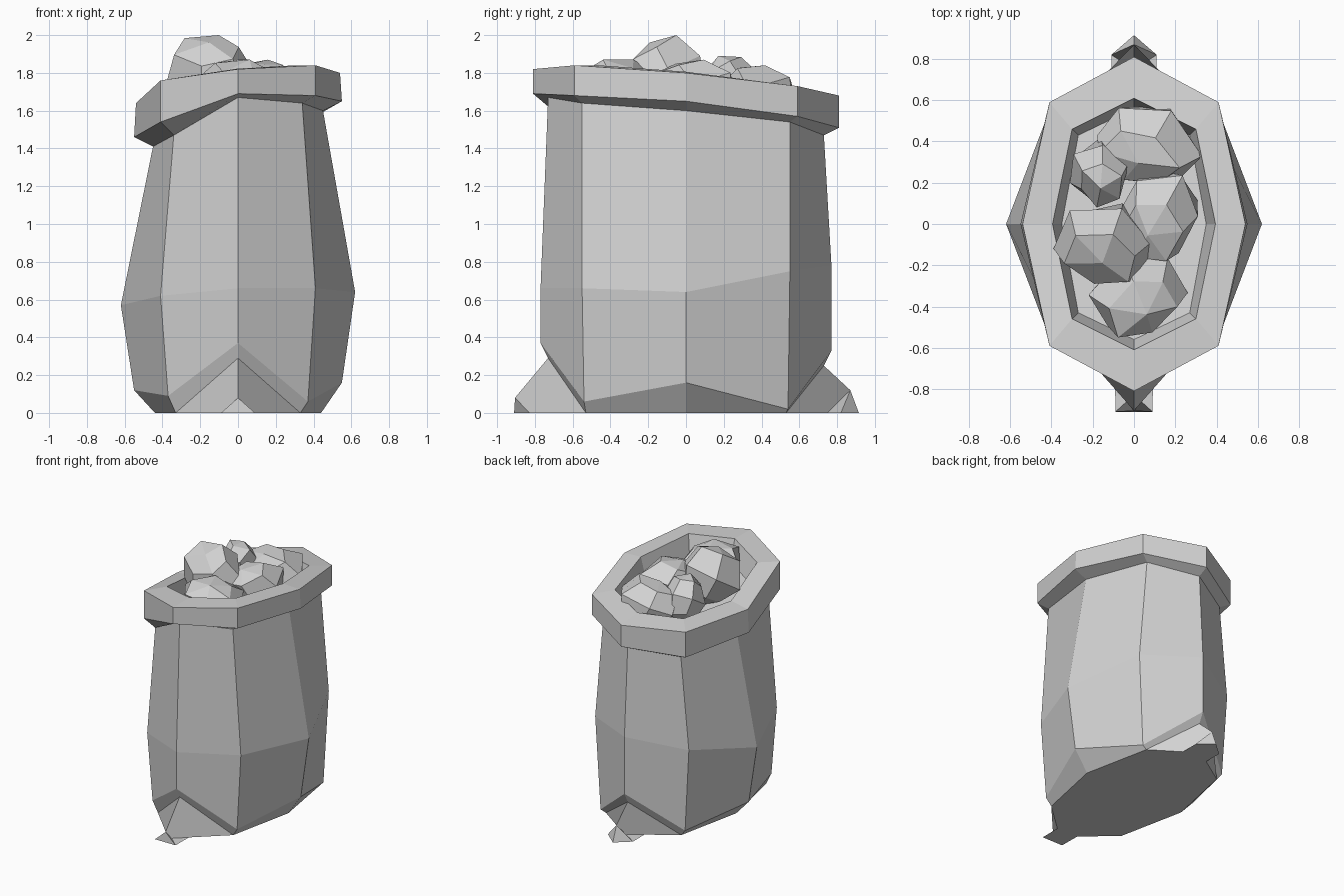
import bpy, bmesh, random
from mathutils import Matrix, Vector

cube = bpy.data.objects.get("Cube")
if cube:
    bpy.data.objects.remove(cube, do_unlink=True)

# One plain grey for everything
grey = bpy.data.materials.new("plain_grey")
grey.use_nodes = True
colour = (0.65, 0.65, 0.65, 1)
grey.diffuse_color = colour
bsdf = next(n for n in grey.node_tree.nodes if n.type == 'BSDF_PRINCIPLED')
bsdf.inputs["Base Color"].default_value = colour
bsdf.inputs["Roughness"].default_value = 0.9


def finish(name, bm):
    bmesh.ops.recalc_face_normals(bm, faces=bm.faces)
    mesh = bpy.data.meshes.new(name)
    bm.to_mesh(mesh)
    bm.free()
    mesh.materials.append(grey)
    obj = bpy.data.objects.new(name, mesh)
    bpy.context.scene.collection.objects.link(obj)
    return obj


def ring(bm, side, cx, cy, end, heights):
    """Eight-sided ring, starting at the front and running through +x."""
    outline = [(0, -end), (cx, -cy), (side, 0), (cx, cy),
               (0, end), (-cx, cy), (-side, 0), (-cx, -cy)]
    return [bm.verts.new((x, y, z)) for (x, y), z in zip(outline, heights)]


def bridge(bm, rings):
    for low, high in zip(rings, rings[1:]):
        for i in range(len(low)):
            j = (i + 1) % len(low)
            bm.faces.new((low[i], low[j], high[j], high[i]))


# Heights of the slanted mouth
neck = (1.67, 1.64, 1.60, 1.54, 1.47, 1.42, 1.41, 1.47)
rim_low = (1.69, 1.68, 1.65, 1.57, 1.51, 1.45, 1.46, 1.54)
rim_high = (1.82, 1.84, 1.80, 1.73, 1.68, 1.65, 1.64, 1.76)

# Sack body, bulging below the middle
bm = bmesh.new()
base = ring(bm, .44, .33, .53, .73, (.29, 0, 0, 0, .25, 0, 0, 0))
rings = [base,
         ring(bm, .55, .37, .54, .77, (.37, .06, .16, .02, .33, .05, .12, .09)),
         ring(bm, .62, .41, .55, .77, (.66, .66, .64, .75, .78, .70, .57, .62)),
         ring(bm, .45, .34, .55, .73, neck)]
bridge(bm, rings)

# Pinched bottom corners at the front and back
tips = {}
for apex, sign, width, mid_y, end_y, top_y, top_z in (
        (0, -1, .09, .91, .91, .905, .08), (4, 1, .11, .82, .915, .87, .12)):
    a = bm.verts.new((-sign * width, sign * mid_y, 0))
    m = bm.verts.new((0, sign * end_y, 0))
    b = bm.verts.new((sign * width, sign * mid_y, 0))
    top = bm.verts.new((0, sign * top_y, top_z))
    before, after, peak = base[apex - 1], base[apex + 1], base[apex]
    for f in ((peak, before, a, top), (peak, top, b, after), (top, a, m), (top, m, b)):
        bm.faces.new(f)
    tips[apex] = [a, m, b]
bm.faces.new(tips[0] + base[1:4] + tips[4] + base[5:8])
finish("sack_body", bm)

# Rolled rim, its inner wall and the floor under the contents
bm = bmesh.new()
mean = sum(rim_high) / 8
inner = [mean + (z - mean) * 0.85 + 0.015 for z in rim_high]
rings = [ring(bm, .45, .34, .55, .73, neck),
         ring(bm, .55, .41, .59, .81, rim_low),
         ring(bm, .54, .41, .59, .81, rim_high),
         ring(bm, .395, .30, .46, .61, inner),
         ring(bm, .35, .27, .43, .56, [z - 0.17 for z in inner])]
bridge(bm, rings)
bm.faces.new(rings[-1])
finish("rolled_rim", bm)


# Rough lumps filling the mouth, each fitted to its own box
def lump(name, low, high, turn, seed):
    rng = random.Random(seed)
    bm = bmesh.new()
    bmesh.ops.create_uvsphere(bm, u_segments=6, v_segments=4, radius=1)
    for v in bm.verts:
        v.co *= rng.uniform(0.85, 1.12)
    size = Vector(high) - Vector(low)
    spin = (Matrix.Rotation(turn, 4, 'Z') @ Matrix.Diagonal((*size, 1))
            @ Matrix.Rotation(0.5, 4, 'X') @ Matrix.Rotation(seed, 4, 'Z'))
    bmesh.ops.transform(bm, matrix=spin, verts=bm.verts)
    for k in range(3):
        values = [v.co[k] for v in bm.verts]
        least, span = min(values), max(values) - min(values)
        for v in bm.verts:
            v.co[k] = low[k] + (v.co[k] - least) / span * size[k]
    bmesh.ops.dissolve_limit(bm, angle_limit=0.2, verts=bm.verts, edges=bm.edges)
    finish(name, bm)


lump("lump_tall", (-.39, -.29, 1.55), (.08, .10, 2.0), -0.3, 1)
lump("lump_front", (-.22, -.55, 1.58), (.26, -.15, 1.87), 0.5, 2)
lump("lump_left", (-.08, -.18, 1.56), (.31, .27, 1.87), -0.4, 3)
lump("lump_back", (-.18, .19, 1.50), (.33, .57, 1.84), -0.4, 4)
lump("lump_small", (-.31, .08, 1.52), (-.02, .42, 1.89), 0.1, 5)
